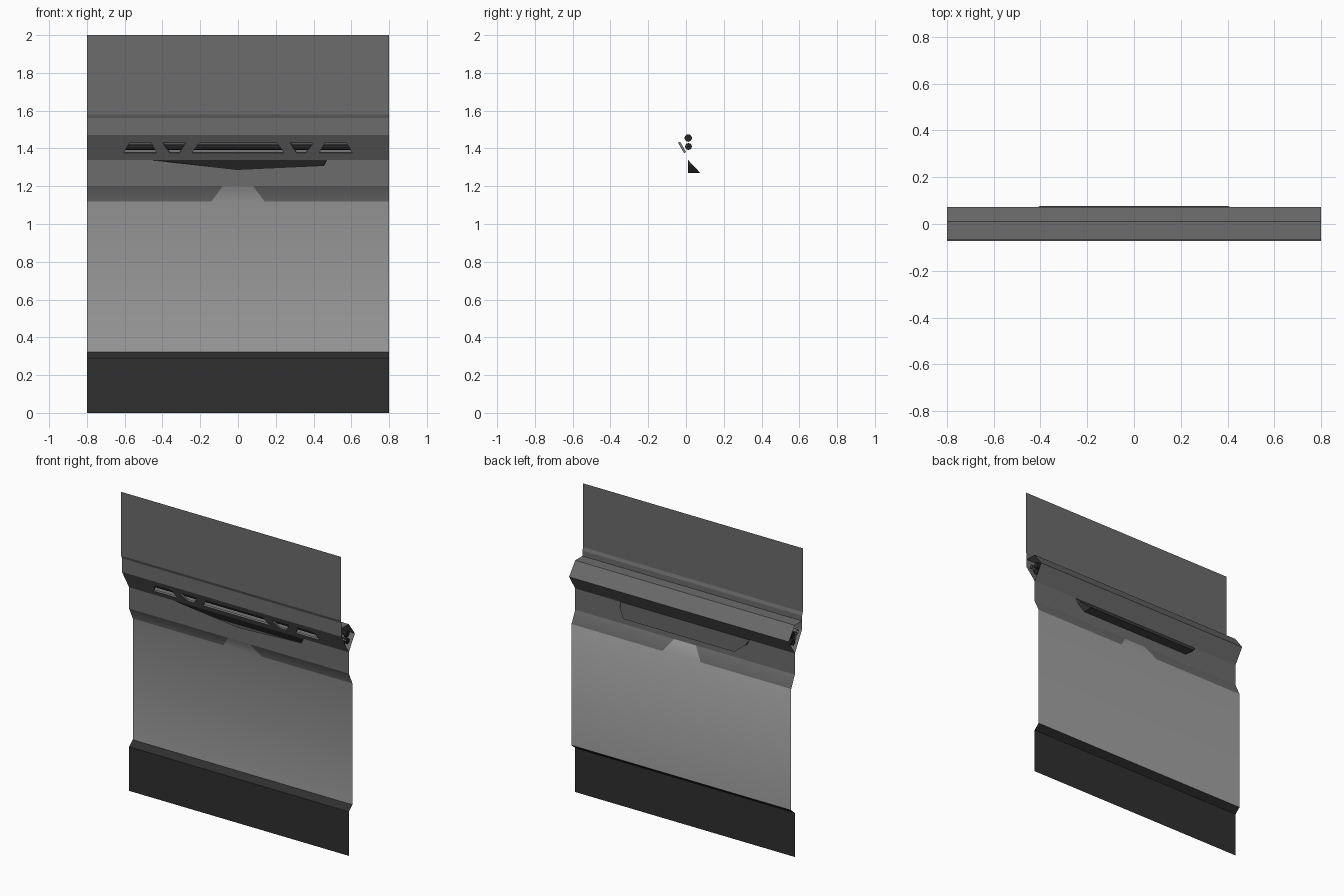
import bpy, bmesh, math
from mathutils import Vector

if "Cube" in bpy.data.objects:
    bpy.data.objects.remove(bpy.data.objects["Cube"])

W = 0.8  # half width of the panel


def mat(name, v):
    m = bpy.data.materials.new(name)
    m.diffuse_color = (v, v, v, 1)
    m.use_nodes = True
    m.node_tree.nodes["Principled BSDF"].inputs["Base Color"].default_value = m.diffuse_color
    return m


GREY = mat("mid grey", 0.15)
LIGHT = mat("light grey", 0.36)
BLACK = mat("near black", 0.028)
DARK = mat("dark grey", 0.06)
PIPE = mat("pipe black", 0.018)


def finish(name, bm, mats):
    me = bpy.data.meshes.new(name)
    bm.to_mesh(me)
    bm.free()
    ob = bpy.data.objects.new(name, me)
    bpy.context.collection.objects.link(ob)
    for m in mats:
        me.materials.append(m)
    return ob


def face(bm, pts, mi=0):
    f = bm.faces.new([bm.verts.new(p) for p in pts])
    f.material_index = mi
    return f


def sheet(name, prof, m):
    """Sweep a (y, z) profile across the full width."""
    bm = bmesh.new()
    rows = [[bm.verts.new((x, y, z)) for x in (-W, W)] for y, z in prof]
    for a, b in zip(rows, rows[1:]):
        bm.faces.new((a[0], a[1], b[1], b[0]))
    return finish(name, bm, [m])


# Flat sheets from bottom to top
sheet("base_skirt", [(0.01, 0), (0.01, 0.29), (0.048, 0.322)], BLACK)
sheet("upper_panel", [(-0.065, 1.47), (-0.065, 1.56), (-0.073, 1.58), (-0.073, 2)], GREY)
sheet("duct_cover", [(-0.065, 1.525), (0.01, 1.525), (0.073, 1.44), (0.01, 1.34)], GREY)

# Main panel with sloped shoulder; the middle of the shoulder is painted light
bm = bmesh.new()
xs = [(-W, -W), (-0.14, -0.08), (0.14, 0.08), (W, W)]
bot = [bm.verts.new((a, 0.048, 0.322)) for a, b in xs]
mid = [bm.verts.new((a, 0.048, 1.12)) for a, b in xs]
top = [bm.verts.new((b, 0.01, 1.2)) for a, b in xs]
for i in range(3):
    bm.faces.new((bot[i], bot[i + 1], mid[i + 1], mid[i]))
    f = bm.faces.new((mid[i], mid[i + 1], top[i + 1], top[i]))
    f.material_index = 0 if i == 1 else 1
ob = finish("main_panel", bm, [LIGHT, GREY])
bpy.context.view_layer.objects.active = ob
ob.select_set(True)
bpy.ops.object.shade_smooth_by_angle(angle=math.radians(30))
ob.select_set(False)

# Middle band around the handle recess
half = [(0.47, 1.34), (0.455, 1.31), (0.405, 1.27)]
outline = [(-x, z) for x, z in half] + [(x, z) for x, z in reversed(half)]
bm = bmesh.new()
face(bm, [(x, 0.01, z) for x, z in
          [(-W, 1.2), (W, 1.2), (W, 1.34)] + outline[::-1] + [(-W, 1.34)]])
bmesh.ops.triangulate(bm, faces=bm.faces[:])
finish("middle_band", bm, [GREY])


# Handle recess: sloped back, flat shelf and side walls
def back(p):
    return (p[0], 0.01 + (1.34 - p[1]) / 0.07 * 0.066, p[1])


bm = bmesh.new()
face(bm, [back(p) for p in outline])
for a, b in zip(outline, outline[1:]):
    face(bm, [(a[0], 0.01, a[1]), (b[0], 0.01, b[1]), back(b), back(a)])
bmesh.ops.remove_doubles(bm, verts=bm.verts[:], dist=1e-5)
finish("handle_recess", bm, [DARK])


# Sloped grille with trapezoid vents
def slope(x, z):
    return Vector((x, 0.01 - (z - 1.34) / 0.13 * 0.075, z))


def trap(b0, b1, t0, t1):
    return [(b0, 1.375), (b1, 1.375), (t1, 1.43), (t0, 1.43)]


side = [trap(0.43, 0.605, 0.46, 0.575), trap(0.31, 0.36, 0.275, 0.4)]
vents = side + [[(-x, z) for x, z in v] for v in side] + [trap(-0.245, 0.245, -0.205, 0.205)]
bm = bmesh.new()
edges = []
rim = []
for i, loop in enumerate([[(-W, 1.34), (W, 1.34), (W, 1.47), (-W, 1.47)]] + vents):
    vs = [bm.verts.new(slope(*p)) for p in loop]
    es = [bm.edges.new((vs[k], vs[(k + 1) % 4])) for k in range(4)]
    edges += es
    if i:
        rim.append(vs)
bmesh.ops.triangle_fill(bm, edges=edges, use_beauty=True)
for f in bm.faces:
    f.normal_update()
    if f.normal.y > 0:
        f.normal_flip()
depth = Vector((0, 0.866, 0.5)) * 0.012
for vs in rim:
    inner = [bm.verts.new(v.co + depth) for v in vs]
    for k in range(4):
        n = (k + 1) % 4
        bm.faces.new((vs[k], vs[n], inner[n], inner[k]))
finish("vent_grille", bm, [GREY])

# Pipes running inside the duct: y, z, radius, capped
pipes = [(-0.035, 1.465, 0.012, False), (0.012, 1.455, 0.02, True),
         (0.013, 1.41, 0.018, True), (-0.02, 1.445, 0.007, False),
         (-0.012, 1.425, 0.007, False)]
for y, z, r, cap in pipes:
    bpy.ops.mesh.primitive_cylinder_add(
        vertices=12, radius=r, depth=2 * W - 0.02, location=(0, y, z),
        rotation=(0, math.pi / 2, 0), end_fill_type='NGON' if cap else 'NOTHING')
    ob = bpy.context.object
    ob.name = "duct_pipe"
    ob.data.materials.append(PIPE if cap else GREY)
    bpy.ops.object.shade_smooth_by_angle()
